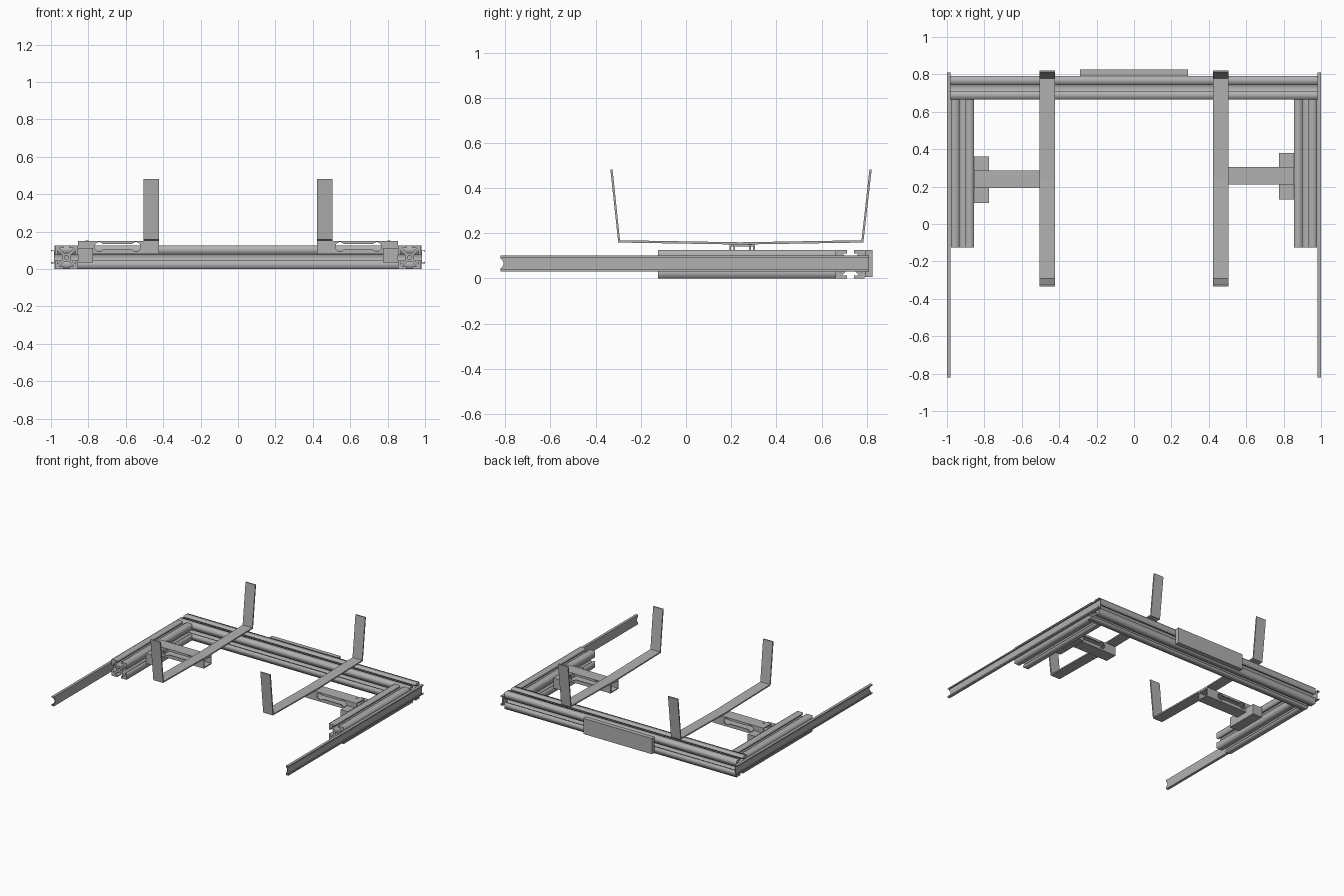
import bpy, bmesh, math
from mathutils import Matrix, Vector

cube = bpy.data.objects.get("Cube")
if cube:
    bpy.data.objects.remove(cube, do_unlink=True)

# One plain grey for the whole frame
grey = bpy.data.materials.new("metal grey")
grey.use_nodes = True
colour = (0.44, 0.44, 0.44, 1)
grey.diffuse_color = colour
grey.node_tree.nodes["Principled BSDF"].inputs["Base Color"].default_value = colour


def finish(name, bm):
    bmesh.ops.recalc_face_normals(bm, faces=bm.faces)
    me = bpy.data.meshes.new(name)
    bm.to_mesh(me)
    bm.free()
    me.materials.append(grey)
    ob = bpy.data.objects.new(name, me)
    bpy.context.collection.objects.link(ob)
    return ob


def box(name, x, y, z):
    """Box from (min, max) pairs."""
    bm = bmesh.new()
    lo, hi = zip(*(sorted(p) for p in (x, y, z)))
    size = Vector(hi) - Vector(lo)
    mid = (Vector(hi) + Vector(lo)) / 2
    bmesh.ops.create_cube(bm, size=1, matrix=Matrix.Translation(mid) @ Matrix.Diagonal((*size, 1)))
    return finish(name, bm)


def cylinder(name, centre, radius, depth, axis):
    bm = bmesh.new()
    turn = Vector((0, 0, 1)).rotation_difference(Vector(axis)).to_matrix().to_4x4()
    bmesh.ops.create_cone(bm, cap_ends=True, segments=24, radius1=radius, radius2=radius,
                          depth=depth, matrix=Matrix.Translation(centre) @ turn)
    return finish(name, bm)


def prism(name, points, sweep):
    """Closed polygon swept along a vector."""
    bm = bmesh.new()
    face = bm.faces.new([bm.verts.new(p) for p in points])
    ext = bmesh.ops.extrude_face_region(bm, geom=[face], use_keep_orig=True)
    moved = [v for v in ext["geom"] if isinstance(v, bmesh.types.BMVert)]
    bmesh.ops.translate(bm, verts=moved, vec=sweep)
    return finish(name, bm)


def cut(ob, cutter):
    """Subtract a cutter and discard it."""
    mod = ob.modifiers.new("cut", "BOOLEAN")
    mod.operation, mod.solver, mod.object = "DIFFERENCE", "EXACT", cutter
    bpy.context.view_layer.objects.active = ob
    bpy.ops.object.modifier_apply(modifier=mod.name)
    bpy.data.objects.remove(cutter, do_unlink=True)


# Slotted square beam: four T-slots around a round bore
H = 0.0625
SLOT = [(H, -H), (H, -0.016), (0.049, -0.016), (0.049, -0.038), (0.024, -0.014),
        (0.024, 0.014), (0.049, 0.038), (0.049, 0.016), (H, 0.016)]


def beam(name, length, location, rotation):
    outline = []
    for k in range(4):
        turn = Matrix.Rotation(k * math.pi / 2, 2)
        outline += [turn @ Vector(p) for p in SLOT]
    bore = [Vector((0.011 * math.cos(a), 0.011 * math.sin(a)))
            for a in (i * math.tau / 20 for i in range(20))]
    cu = bpy.data.curves.new(name, "CURVE")
    cu.dimensions, cu.fill_mode, cu.extrude = "2D", "BOTH", length / 2
    for ring in (outline, bore):
        sp = cu.splines.new("POLY")
        sp.points.add(len(ring) - 1)
        for pt, co in zip(sp.points, ring):
            pt.co = (co.x, co.y, 0, 1)
        sp.use_cyclic_u = True
    cu.materials.append(grey)
    ob = bpy.data.objects.new(name, cu)
    bpy.context.collection.objects.link(ob)
    ob.location, ob.rotation_euler = location, rotation
    bpy.ops.object.select_all(action="DESELECT")
    ob.select_set(True)
    bpy.context.view_layer.objects.active = ob
    bpy.ops.object.convert(target="MESH")


# Rear beam and its back plate
beam("rear_beam", 1.96, (0, 0.728, H), (0, math.pi / 2, 0))
box("back_plate", (-0.29, 0.29), (0.792, 0.825), (0.006, 0.125))

RAIL = [(0, 0.036), (0.02, 0.036), (0.02, 0.026), (0.016, 0.026), (0.016, 0.032), (0.005, 0.032)]
STRAP = [(-0.335, 0.485), (-0.3, 0.162), (0.24, 0.153), (0.785, 0.162), (0.822, 0.485)]

for s, side, shift in ((1, "left", 0), (-1, "right", -0.018)):
    # Side beam
    beam(side + "_side_beam", 0.79, (s * 0.917, 0.27, H), (math.pi / 2, 0, 0))

    # Outward-facing channel rail with a scooped front end
    half = [(s * (0.98 + x), z) for x, z in RAIL]
    ring = [(x, -0.822, 0.066 + z) for x, z in half]
    ring += [(x, -0.822, 0.066 - z) for x, z in reversed(half)]
    rail = prism(side + "_rail", ring, (0, 1.632, 0))
    cut(rail, cylinder("scoop", (s * 0.99, -0.832, 0.066), 0.024, 0.1, (1, 0, 0)))

    # Bent strap
    t = 0.01
    inner = [(y + (t if i == 0 else -t if i == 4 else t * 0.8 if i == 1 else -t * 0.8 if i == 3 else 0),
              z + (t if 0 < i < 4 else 0)) for i, (y, z) in enumerate(STRAP)]
    loop = STRAP + inner[::-1]
    prism(side + "_strap", [(s * 0.423, y, z - 0.003) for y, z in loop], (s * 0.082, 0, 0))

    # Hollow crossbar with keyhole slots through front and back
    y0, y1 = 0.21 + shift, 0.305 + shift
    ym = (y0 + y1) / 2
    bar = box(side + "_crossbar", (s * 0.423, s * 0.855), (y0, y1), (0.08, 0.15))
    cut(bar, box("hollow", (s * 0.4, s * 0.9), (y0 + 0.008, y1 - 0.008), (0.088, 0.142)))
    cut(bar, box("slot", (s * 0.545, s * 0.742), (y0 - 0.1, y1 + 0.1), (0.105, 0.133)))
    for x in (0.545, 0.742):
        cut(bar, cylinder("slot_end", (s * x, ym, 0.119), 0.025, 0.3, (0, 1, 0)))

    # Mounting block under the crossbar, with its screw
    box(side + "_mount_block", (s * 0.775, s * 0.855), (0.13 + shift, 0.38 + shift), (0.035, 0.112))
    cylinder(side + "_screw", (s * 0.808, ym + s * 0.025, 0.151), 0.008, 0.004, (0, 0, 1))
